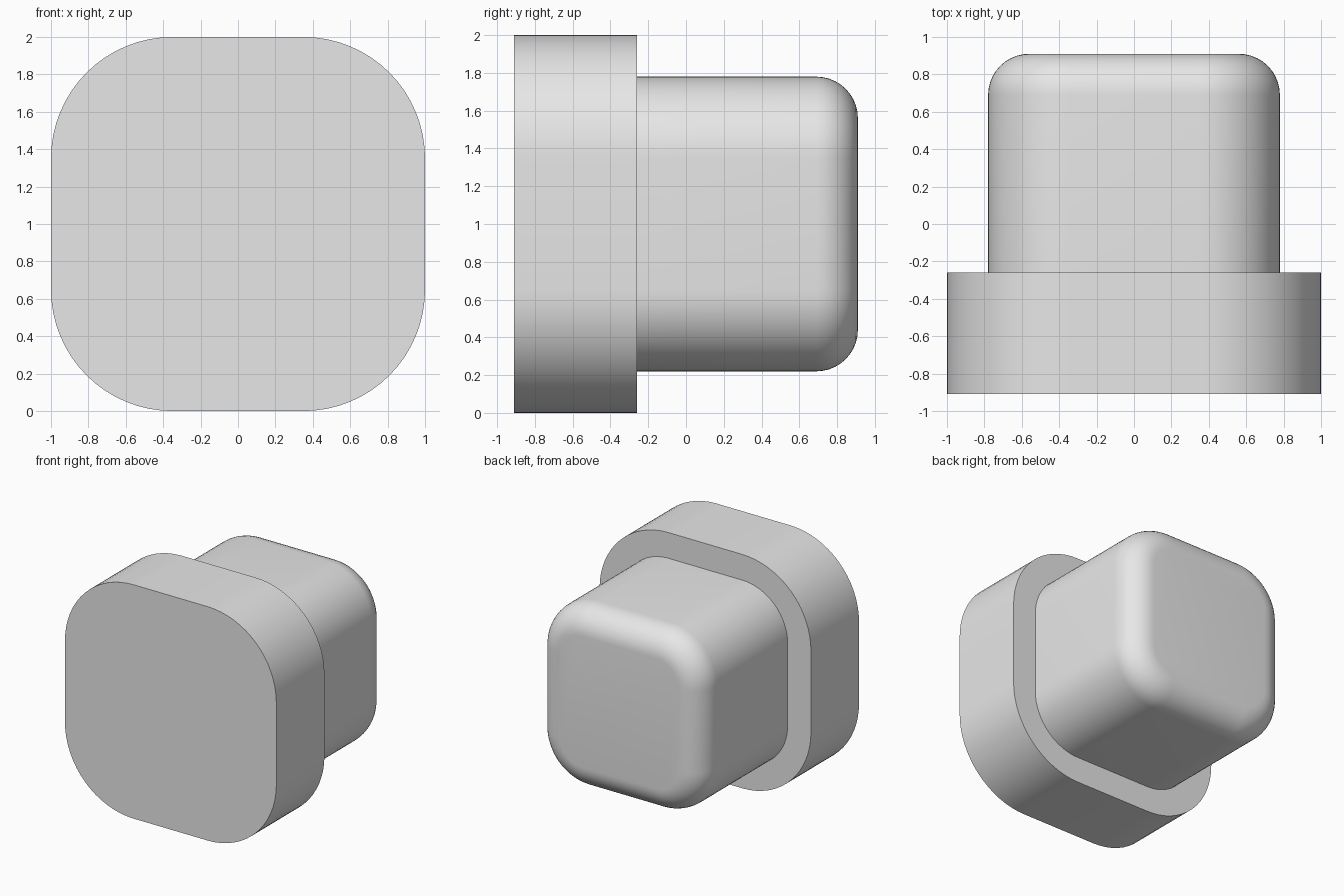
import bpy
import bmesh
from math import sin, cos, pi, radians

cube = bpy.data.objects.get("Cube")
if cube:
    bpy.data.objects.remove(cube, do_unlink=True)

grey = bpy.data.materials.new("light grey")
grey.use_nodes = True
grey.diffuse_color = (0.8, 0.8, 0.8, 1)
grey.node_tree.nodes["Principled BSDF"].inputs["Base Color"].default_value = (0.8, 0.8, 0.8, 1)

CORNER_STEPS = 16
FILLET_STEPS = 10


def rounded_square(half, radius):
    """Outline points (x, z) of a square with rounded corners."""
    centre = half - radius
    points = []
    for corner, (sx, sz) in enumerate([(1, 1), (-1, 1), (-1, -1), (1, -1)]):
        for step in range(CORNER_STEPS + 1):
            a = (corner + step / CORNER_STEPS) * pi / 2
            points.append((sx * centre + radius * cos(a), sz * centre + radius * sin(a)))
    return points


def loft(name, sections):
    """Closed solid through rounded squares given as (y, half, radius)."""
    bm = bmesh.new()
    rings = [[bm.verts.new((x, y, z + 1)) for x, z in rounded_square(half, radius)]
             for y, half, radius in sections]
    for a, b in zip(rings, rings[1:]):
        for i in range(len(a)):
            j = (i + 1) % len(a)
            bm.faces.new((a[i], a[j], b[j], b[i]))
    bm.faces.new(rings[0])
    bm.faces.new(rings[-1])
    bmesh.ops.recalc_face_normals(bm, faces=bm.faces)
    mesh = bpy.data.meshes.new(name)
    bm.to_mesh(mesh)
    bm.free()
    mesh.materials.append(grey)
    obj = bpy.data.objects.new(name, mesh)
    bpy.context.collection.objects.link(obj)
    bpy.ops.object.select_all(action="DESELECT")
    obj.select_set(True)
    bpy.context.view_layer.objects.active = obj
    bpy.ops.object.shade_smooth_by_angle(angle=radians(30))
    return obj


# Wide front head
loft("head", [(-0.91, 1, 0.65), (-0.26, 1, 0.65)])

# Narrower stem with a filleted back edge
half, radius, fillet, back = 0.78, 0.43, 0.22, 0.91
sections = [(-0.28, half, radius)]
for step in range(FILLET_STEPS + 1):
    a = step / FILLET_STEPS * pi / 2
    inset = fillet * (1 - cos(a))
    sections.append((back - fillet * (1 - sin(a)), half - inset, radius - inset))
loft("stem", sections)
